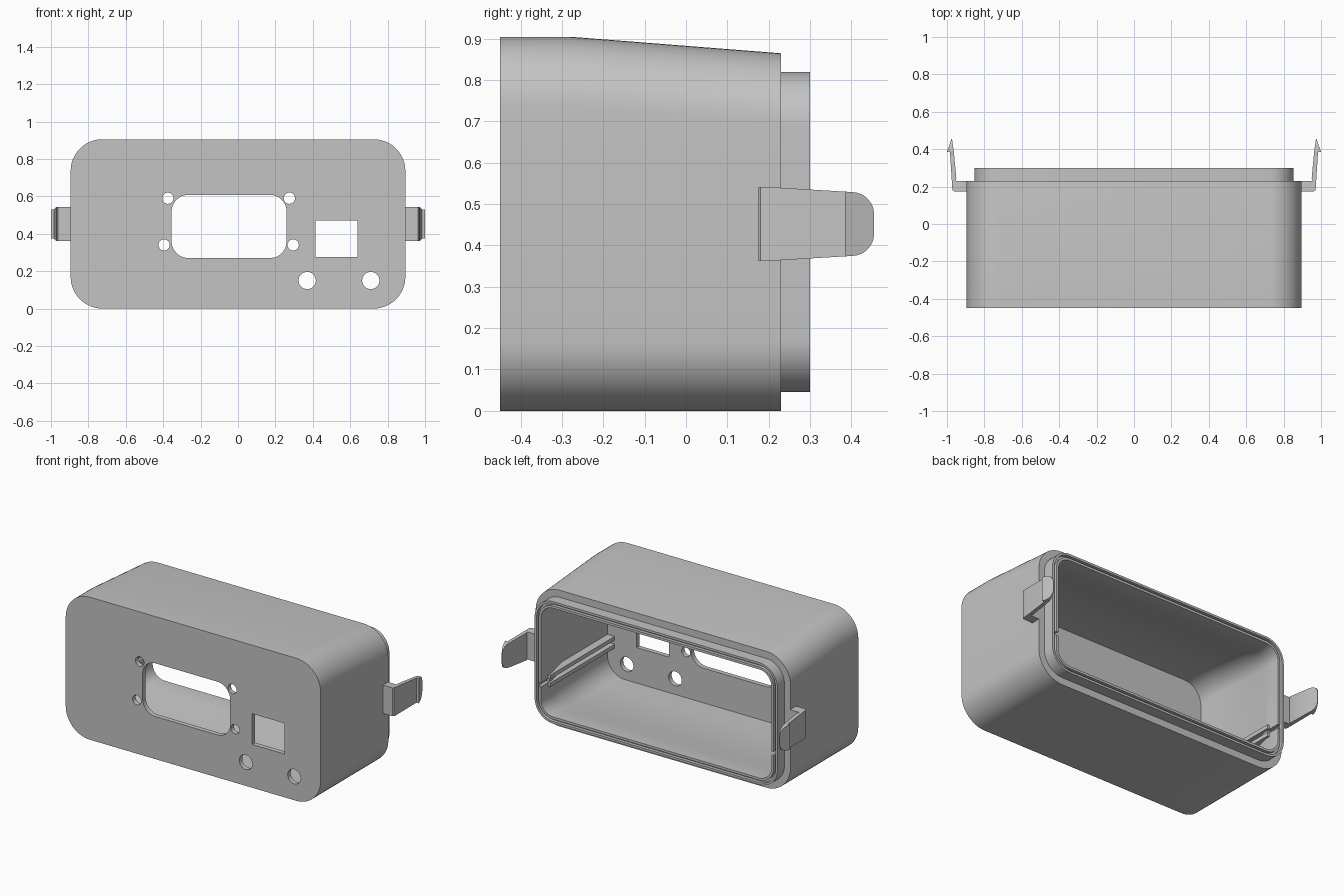
import bpy, bmesh
from math import sin, cos, pi, sqrt

cube = bpy.data.objects.get("Cube")
if cube:
    bpy.data.objects.remove(cube, do_unlink=True)

grey = bpy.data.materials.new("light_grey_plastic")
grey.use_nodes = True
COLOUR = (0.55, 0.55, 0.55, 1)
grey.diffuse_color = COLOUR
grey.node_tree.nodes["Principled BSDF"].inputs["Base Color"].default_value = COLOUR


def ring(y, x0, x1, z0, z1, r, n=12):
    """Rounded rectangle in the xz plane at depth y."""
    corners = [(x1 - r, z1 - r), (x0 + r, z1 - r), (x0 + r, z0 + r), (x1 - r, z0 + r)]
    return [(cx + r * cos((q + i / n) * pi / 2), y, cz + r * sin((q + i / n) * pi / 2))
            for q, (cx, cz) in enumerate(corners) for i in range(n + 1)]


def loft(name, rings):
    """Skin a list of matching rings and cap both ends."""
    bm = bmesh.new()
    rows = [[bm.verts.new(p) for p in pts] for pts in rings]
    count = len(rows[0])
    for a, b in zip(rows, rows[1:]):
        for i in range(count):
            j = (i + 1) % count
            bm.faces.new((a[i], a[j], b[j], b[i]))
    bm.faces.new(rows[0])
    bm.faces.new(rows[-1])
    bmesh.ops.remove_doubles(bm, verts=bm.verts, dist=0.00001)
    bmesh.ops.recalc_face_normals(bm, faces=bm.faces)
    mesh = bpy.data.meshes.new(name)
    bm.to_mesh(mesh)
    bm.free()
    mesh.materials.append(grey)
    obj = bpy.data.objects.new(name, mesh)
    bpy.context.collection.objects.link(obj)
    return obj


def activate(obj):
    bpy.ops.object.select_all(action='DESELECT')
    obj.select_set(True)
    bpy.context.view_layer.objects.active = obj


def block(name, x0, x1, y0, y1, z0, z1, r=0.0):
    return loft(name, [ring(y, x0, x1, z0, z1, r) for y in (y0, y1)])


def lip(y, inset):
    h = 0.853 - inset
    return ring(y, -h, h, 0.045 + inset, 0.82 - inset, 0.13 - inset)


def wall(y, top, inset=0.0):
    h = 0.895 - inset
    return ring(y, -h, h, inset, top - inset, 0.17 - inset)


# Hollow shell: outside, stepped rim with seal groove, then the cavity
shell = loft("enclosure_shell", [
    wall(-0.45, 0.905), wall(-0.28, 0.905), wall(0.23, 0.865),
    lip(0.23, 0), lip(0.30, 0),
    lip(0.30, 0.014), lip(0.28, 0.014), lip(0.28, 0.028), lip(0.30, 0.028),
    lip(0.30, 0.043), lip(0.19, 0.043),
    wall(0.04, 0.88, 0.05), wall(-0.28, 0.905, 0.05), wall(-0.42, 0.905, 0.05)])

# Front panel openings and rim notches
cutters = [block("display_cutter", -0.355, 0.26, -0.5, -0.38, 0.27, 0.608, 0.09),
           block("socket_cutter", 0.415, 0.64, -0.5, -0.38, 0.275, 0.47)]
for x, z, r in [(-0.375, 0.59, 0.03), (0.275, 0.59, 0.03), (-0.395, 0.34, 0.03),
                (0.295, 0.34, 0.03), (0.37, 0.15, 0.046), (0.71, 0.15, 0.046)]:
    cutters.append(block("round_hole_cutter", x - r, x + r, -0.5, -0.38, z - r, z + r, r))
for s in (-1, 1):
    a, b = sorted((s * 0.78, s * 0.832))
    cutters.append(block("notch_cutter", a, b, 0.21, 0.35, 0.255, 0.28))

for cutter in cutters:
    cutter.hide_render = True
    mod = shell.modifiers.new("cut", 'BOOLEAN')
    mod.operation = 'DIFFERENCE'
    mod.solver = 'EXACT'
    mod.object = cutter
    activate(shell)
    bpy.ops.object.modifier_apply(modifier=mod.name)
    bpy.data.objects.remove(cutter, do_unlink=True)


def clip_half_width(y):
    """Clip tapers along its length and ends in rounded corners."""
    half = 0.09 - 0.06 * max(0, y - 0.19)
    over = max(0, y - 0.405)
    return half - (0.05 - sqrt(max(0, 0.05 ** 2 - over ** 2)))


# Snap clip sections: depth, inner x, outer x
sections = [(0.175, 0.88, 0.962), (0.18, 0.88, 0.969), (0.19, 0.88, 0.972),
            (0.23, 0.88, 0.974), (0.23, 0.955, 0.974), (0.245, 0.95, 0.975),
            (0.385, 0.963, 0.984), (0.385, 0.963, 1.0)]
for i in range(1, 9):
    t = sin(i / 8 * pi / 2)
    sections.append((0.385 + 0.07 * t, 0.963 + 0.01 * t, 1.0 - 0.024 * t))

parts = [shell]
for s, side in ((-1, "right"), (1, "left")):
    rows = []
    for y, x_in, x_out in sections:
        h = clip_half_width(y)
        rows.append([(s * x, y, 0.452 + k * h) for x, k in
                     ((x_in, -1), (x_out, -1), (x_out, 1), (x_in, 1))])
    parts.append(loft(side + "_snap_clip", rows))
    # Pair of ribs that hold a board
    a, b = sorted((s * 0.795, s * 0.86))
    for level, z in (("lower", 0.23), ("upper", 0.28)):
        parts.append(block(f"{side}_{level}_board_rib", a, b, -0.43, 0.225, z, z + 0.025))

for part in parts:
    activate(part)
    bpy.ops.object.shade_smooth_by_angle(angle=pi / 6)
